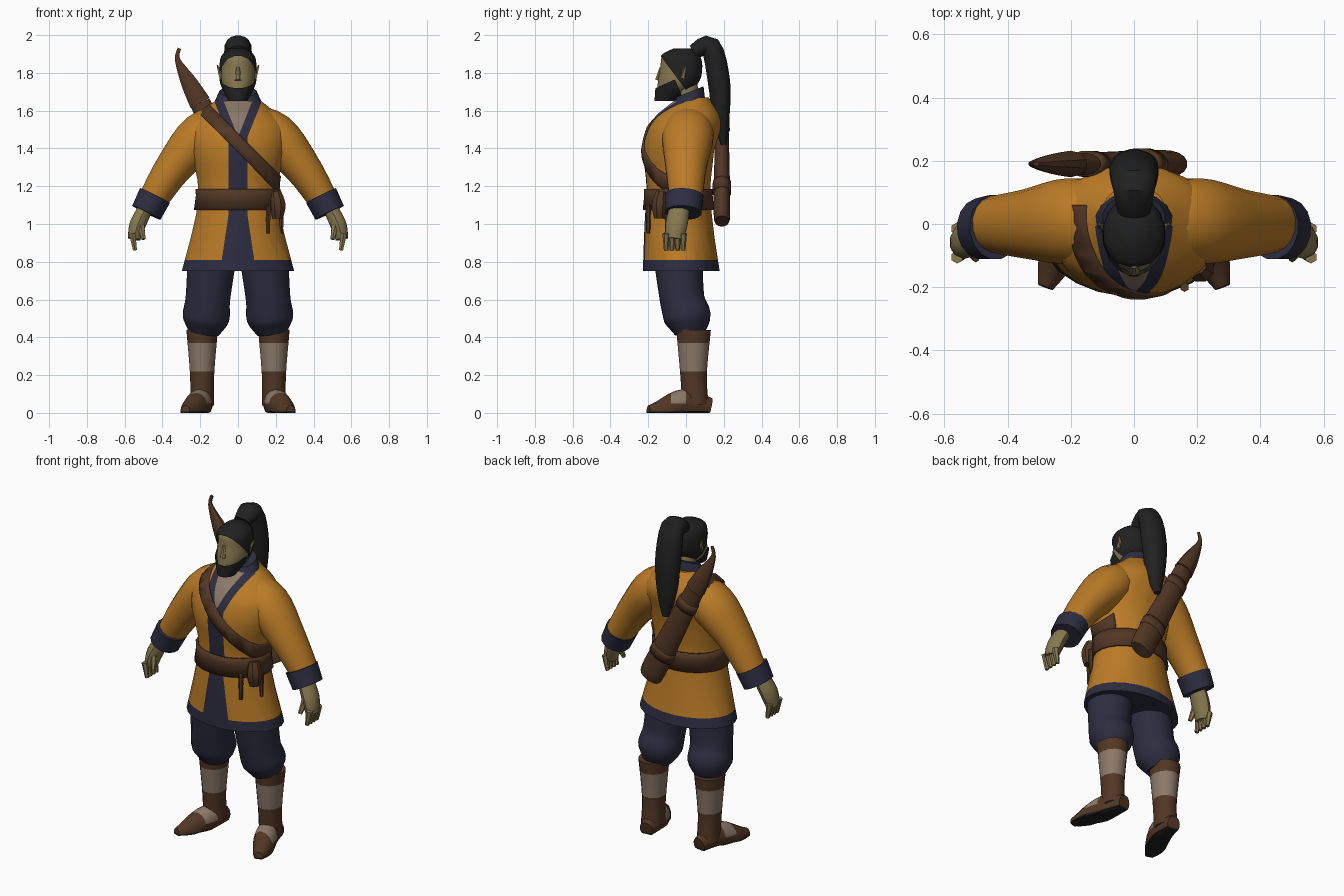
import bpy, bmesh, math
from mathutils import Vector

if "Cube" in bpy.data.objects:
    bpy.data.objects.remove(bpy.data.objects["Cube"])


def material(name, *rgb):
    made = bpy.data.materials.new(name)
    made.use_nodes = True
    made.diffuse_color = (*rgb, 1)
    made.node_tree.nodes["Principled BSDF"].inputs["Base Color"].default_value = (*rgb, 1)
    return made


ochre = material("ochre cloth", 0.5, 0.2, 0.02)
navy = material("navy cloth", 0.026, 0.026, 0.052)
brown = material("brown leather", 0.085, 0.038, 0.018)
skin = material("olive skin", 0.24, 0.19, 0.08)
black = material("black hair", 0.015, 0.015, 0.015)
wrap = material("pale wraps", 0.26, 0.19, 0.14)
X, Y, Z = Vector((1, 0, 0)), Vector((0, 1, 0)), Vector((0, 0, 1))


def spline(points, steps=4):
    """Smooth path through a few control points of any dimension."""
    points = [Vector(p) for p in points]
    path = []
    for i, (here, there) in enumerate(zip(points, points[1:])):
        leave = (there - points[max(i - 1, 0)]) / 2
        arrive = (points[min(i + 2, len(points) - 1)] - here) / 2
        step = there - here
        for t in (s / steps for s in range(steps)):
            path.append(here + leave * t + (3 * step - 2 * leave - arrive) * t ** 2
                        + (leave + arrive - 2 * step) * t ** 3)
    return path + [points[-1]]


def loft(rings, axis=None, ref=Y, sides=16, cap=True):
    """Skin elliptical rings (centre, radius across, radius along ref)."""
    bm = bmesh.new()
    loops = []
    for i, (centre, across, along) in enumerate(rings):
        before, after = rings[max(i - 1, 0)][0], rings[min(i + 1, len(rings) - 1)][0]
        direction = (axis or after - before).normalized()
        v = (ref - direction * ref.dot(direction)).normalized()
        u = v.cross(direction)
        loop = []
        for k in range(sides):
            angle = math.tau * (k + 0.5) / sides
            point = centre + u * across * math.cos(angle) + v * along * math.sin(angle)
            point.z = max(point.z, 0)
            loop.append(bm.verts.new(point))
        loops.append(loop)
    for low, high in zip(loops, loops[1:]):
        for k in range(sides):
            bm.faces.new((low[k], low[k - 1], high[k - 1], high[k]))
    if cap:
        bm.faces.new(loops[0])
        bm.faces.new(loops[-1])
    bmesh.ops.recalc_face_normals(bm, faces=bm.faces[:])
    return bm


def tube(points, side=1, flat=1, grow=0, **options):
    """Loft along control points (x, y, z, radius), mirrored if side is -1."""
    rings = []
    for x, y, z, radius in spline(points):
        rings.append((Vector((side * x, y, z)), radius + grow, radius * flat + grow))
    return loft(rings, **options)


def cut(bm, point, normal, remove=False):
    geom = bm.verts[:] + bm.edges[:] + bm.faces[:]
    bmesh.ops.bisect_plane(bm, geom=geom, plane_co=point, plane_no=normal, clear_outer=remove)


def stripe(bm, axis, low, high, index):
    """Cut a stripe across an axis and colour its faces."""
    for level in (low, high):
        cut(bm, axis * level, axis)
    for face in bm.faces:
        if low < face.calc_center_median().dot(axis) < high:
            face.material_index = index


def finish(name, bm, *materials, thickness=0):
    mesh = bpy.data.meshes.new(name)
    bm.to_mesh(mesh)
    bm.free()
    obj = bpy.data.objects.new(name, mesh)
    bpy.context.collection.objects.link(obj)
    for entry in materials:
        mesh.materials.append(entry)
    if thickness:
        solid = obj.modifiers.new("thickness", "SOLIDIFY")
        solid.thickness = thickness
    bpy.ops.object.select_all(action="DESELECT")
    obj.select_set(True)
    bpy.context.view_layer.objects.active = obj
    bpy.ops.object.shade_smooth_by_angle(angle=math.radians(40))


def band(name, bm, centre, normal, half):
    """Leather band: a slice of a slightly larger shell."""
    for sign in (1, -1):
        cut(bm, centre + normal * half * sign, normal * sign, remove=True)
    finish(name, bm, brown, thickness=0.015)


def torso(grow=0, cap=True):
    """Coat body: width from a short profile, depth and lean from width and height."""
    rings = []
    for z, width in spline([(0.75, 0.3), (1.15, 0.21), (1.45, 0.27), (1.55, 0.24), (1.67, 0.1)]):
        depth = min(0.1 + width * 0.35, width * 0.8)
        lean = max(0, z - 1.4) * 0.3 + max(0, 1 - z) * 0.06 - 0.04
        rings.append((Vector((0, lean, z)), width + grow, depth + grow))
    return loft(rings, axis=Z, sides=24, cap=cap)


# Jacket with placket widening to the hem and an open neckline
half, neck_z, slope = 0.05, 1.46, 0.4
skirt_z, spread = 1.05, 0.15
jacket = torso()
for sign in (1, -1):
    cut(jacket, X * sign * half, X)
    cut(jacket, Vector((sign * half, 0, skirt_z)), Vector((sign, 0, spread)))
    for offset in (0, half):
        cut(jacket, Vector((sign * offset, 0, neck_z)), Vector((sign, 0, -slope)))
for face in jacket.faces:
    middle = face.calc_center_median()
    opening = (middle.z - neck_z) * slope
    trim = half + max(0, opening, (skirt_z - middle.z) * spread)
    if middle.y < 0 and abs(middle.x) < opening:
        face.material_index = 2
    elif middle.y < 0 and abs(middle.x) < trim:
        face.material_index = 1
stripe(jacket, Z, 0.7, 0.81, 1)
finish("jacket", jacket, ochre, navy, wrap)
finish("collar", tube([(0, 0, 1.61, 0.14), (0, 0.02, 1.7, 0.1)], flat=0.8,
                      axis=Vector((0, -0.4, 1))), navy)

# Belt, chest strap over the front, pouch and ties
band("belt", torso(grow=0.015, cap=False), Z * 1.13, Z, 0.055)
strap = torso(grow=0.01, cap=False)
cut(strap, Y * 0.06, Y, remove=True)
band("chest_strap", strap, Z * 1.43, (X + Z).normalized(), 0.035)
finish("belt_pouch", tube([(0.2, -0.13, 1.17, 0.03), (0.21, -0.14, 1.1, 0.045),
                           (0.21, -0.14, 1.03, 0.03)], sides=8), brown)
for name, x, y in (("front", 0.16, -0.2), ("rear", 0.23, -0.1)):
    finish(name + "_belt_tie", tube([(x, y, 1.1, 0.015), (x, y, 0.95, 0.01)], sides=6), brown)

for side, word in ((1, "left_"), (-1, "right_")):
    # Sleeve running into the shoulder, and cuff
    finish(word + "sleeve", tube([(0.04, 0.02, 1.55, 0.09), (0.19, 0.01, 1.47, 0.125),
                                  (0.34, 0, 1.3, 0.1), (0.45, 0, 1.13, 0.08)],
                                 side, flat=1.1), ochre)
    finish(word + "cuff", tube([(0.44, -0.01, 1.15, 0.09), (0.485, -0.015, 1.06, 0.085)],
                               side, flat=1.15), navy)

    # Broad hand, fingers and thumb
    finish(word + "hand", tube([(0.48, -0.03, 1.1, 0.04), (0.53, -0.05, 1, 0.045),
                                (0.55, -0.06, 0.92, 0.035)], side, flat=1.3, sides=10), skin)
    for i, finger in enumerate(("index", "middle", "ring", "little")):
        y = 0.03 * i - 0.105
        finish(word + finger + "_finger", tube([(0.56, y, 0.95, 0.02), (0.545, y, 0.86, 0.012)],
                                               side, sides=6), skin)
    finish(word + "thumb", tube([(0.52, -0.07, 1.02, 0.025), (0.5, -0.11, 0.92, 0.012)],
                                side, sides=6), skin)

    # Trouser leg gathered below the knee
    finish(word + "trouser_leg", tube([(0.14, -0.04, 0.8, 0.13), (0.16, -0.02, 0.6, 0.12),
                                       (0.17, 0.01, 0.5, 0.125), (0.18, 0.02, 0.42, 0.08)], side), navy)

    # Boot with wrapped shin and instep, and a dark sole
    shaft = tube([(0.19, 0.04, 0.44, 0.085), (0.19, 0.04, 0.2, 0.065), (0.19, 0.05, 0.04, 0.065)],
                 side, flat=1.1)
    stripe(shaft, Z, 0.22, 0.37, 1)
    finish(word + "boot_shaft", shaft, brown, wrap)
    foot = tube([(0.18, 0.13, 0.03, 0.04), (0.2, 0, 0.05, 0.065), (0.25, -0.12, 0.01, 0.055),
                 (0.28, -0.2, 0.01, 0.025)], side, flat=1.2, ref=Z)
    stripe(foot, Y, -0.08, 0, 1)
    stripe(foot, Z, 0, 0.05, 0)
    stripe(foot, Z, -1, 0.01, 2)
    finish(word + "foot", foot, brown, wrap, black)

    # Pointed ear
    finish(word + "ear", tube([(0.08, -0.02, 1.77, 0.02), (0.11, 0, 1.84, 0.004)],
                              side, sides=6), skin)


def head(grow=0):
    return tube([(0, -0.11, 1.66 - grow, 0.04), (0, -0.05, 1.74, 0.085), (0, -0.03, 1.82, 0.09),
                 (0, -0.03, 1.89, 0.08), (0, -0.02, 1.92 + grow, 0.03)],
                flat=1.2, grow=grow, axis=Z)


# Neck, head and nose
finish("neck", tube([(0, 0.03, 1.58, 0.06), (0, 0, 1.74, 0.06)]), skin)
finish("head", head(), skin)
finish("nose", tube([(0, -0.13, 1.83, 0.01), (0, -0.145, 1.76, 0.02)], sides=8), skin)

# Hair cap and beard, sliced from a larger head
hair = head(grow=0.01)
cut(hair, Vector((0, -0.12, 1.87)), Vector((0, -0.8, -0.6)), remove=True)
finish("hair_cap", hair, black)
beard = head(grow=0.01)
cut(beard, Vector((0, -0.16, 1.72)), Vector((0, -0.4, 0.9)), remove=True)
cut(beard, Vector((0, -0.03, 1.7)), Vector((0, 0.9, 0.4)), remove=True)
finish("beard", beard, black)

# Long ponytail arching back and down
finish("ponytail", tube([(0, 0.04, 1.91, 0.04), (0, 0.13, 1.94, 0.055), (0, 0.175, 1.75, 0.06),
                         (0, 0.185, 1.55, 0.045), (0, 0.2, 1.42, 0.015)], ref=X, flat=1.3), black)

# Slung case across the back, with bands and a hooked tip
back = 0.19
top, bottom = Vector((-0.2, back, 1.64)), Vector((0.08, back, 1.08))
case = [(*top, 0.055), (*bottom, 0.075), (0.11, back, 1.02, 0.05)]
finish("back_case", tube(case, flat=0.6), brown)
for name, share in (("upper", 0.2), ("lower", 0.8)):
    band(name + "_case_band", tube(case, flat=0.6, grow=0.006, cap=False),
         top.lerp(bottom, share), (bottom - top).normalized(), 0.03)
finish("case_hook", tube([(-0.31, back, 1.93, 0.01), (-0.32, back, 1.87, 0.015),
                          (-0.26, back, 1.75, 0.045), (*top, 0.06)], flat=0.7, sides=10), brown)
